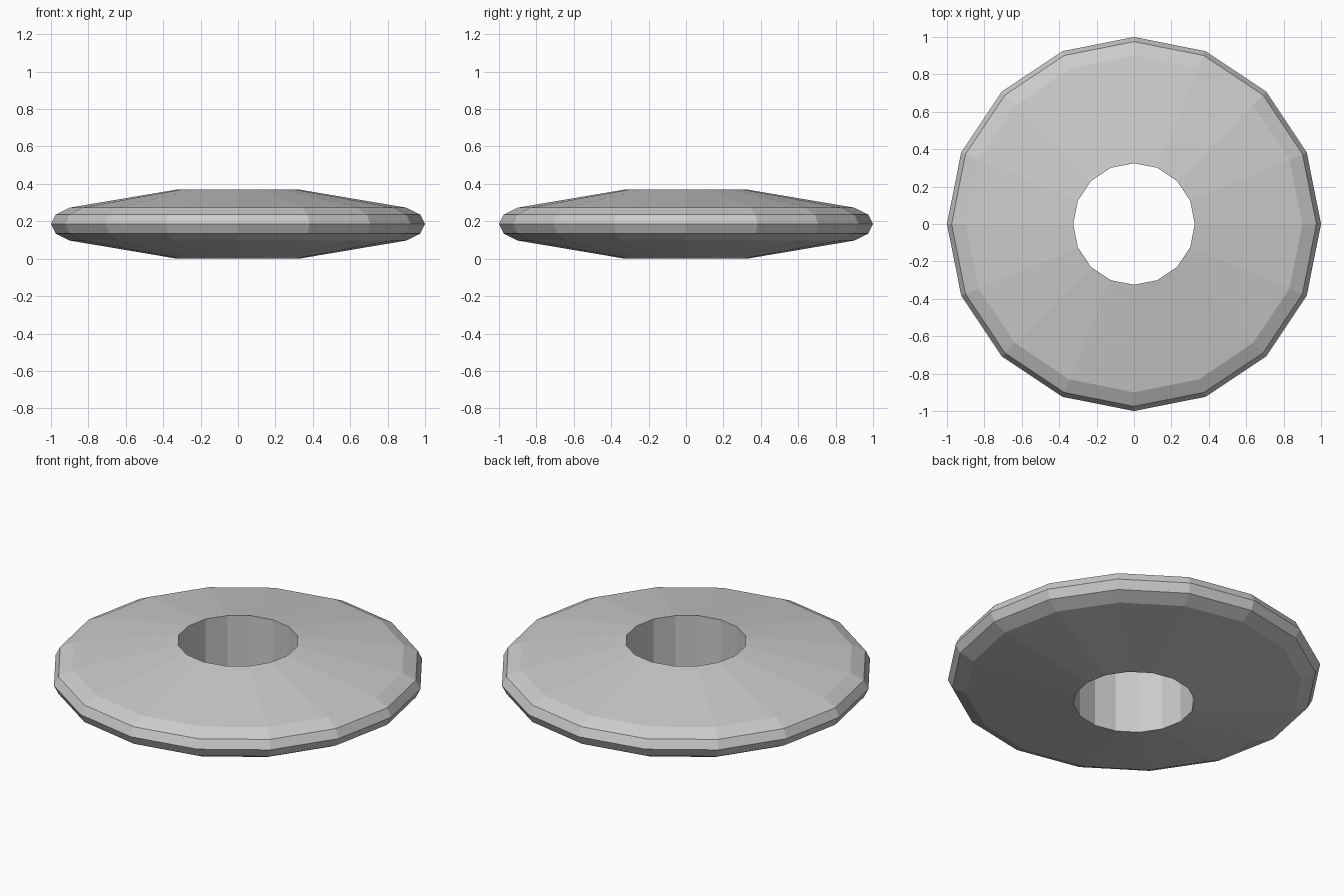
import bpy, bmesh
from math import cos, sin, tau

if "Cube" in bpy.data.objects:
    bpy.data.objects.remove(bpy.data.objects["Cube"])

SIDES = 16
MID = 0.185  # height of the outer rim

# Upper half of the ring section as (radius, height above the rim)
half = [(0.325, 0.185), (0.9, 0.088), (0.975, 0.05)]
profile = half + [(1.0, 0.0)] + [(r, -h) for r, h in reversed(half)]

# Disc ring: revolve the closed section around z
bm = bmesh.new()
rings = []
for i in range(SIDES):
    a = tau * i / SIDES
    rings.append([bm.verts.new((r * cos(a), r * sin(a), MID + h)) for r, h in profile])
n = len(profile)
for i in range(SIDES):
    a, b = rings[i], rings[(i + 1) % SIDES]
    for j in range(n):
        k = (j + 1) % n
        bm.faces.new((a[j], a[k], b[k], b[j]))
bmesh.ops.recalc_face_normals(bm, faces=bm.faces)

mesh = bpy.data.meshes.new("ring_disc")
bm.to_mesh(mesh)
bm.free()
bpy.context.collection.objects.link(bpy.data.objects.new("ring_disc", mesh))
